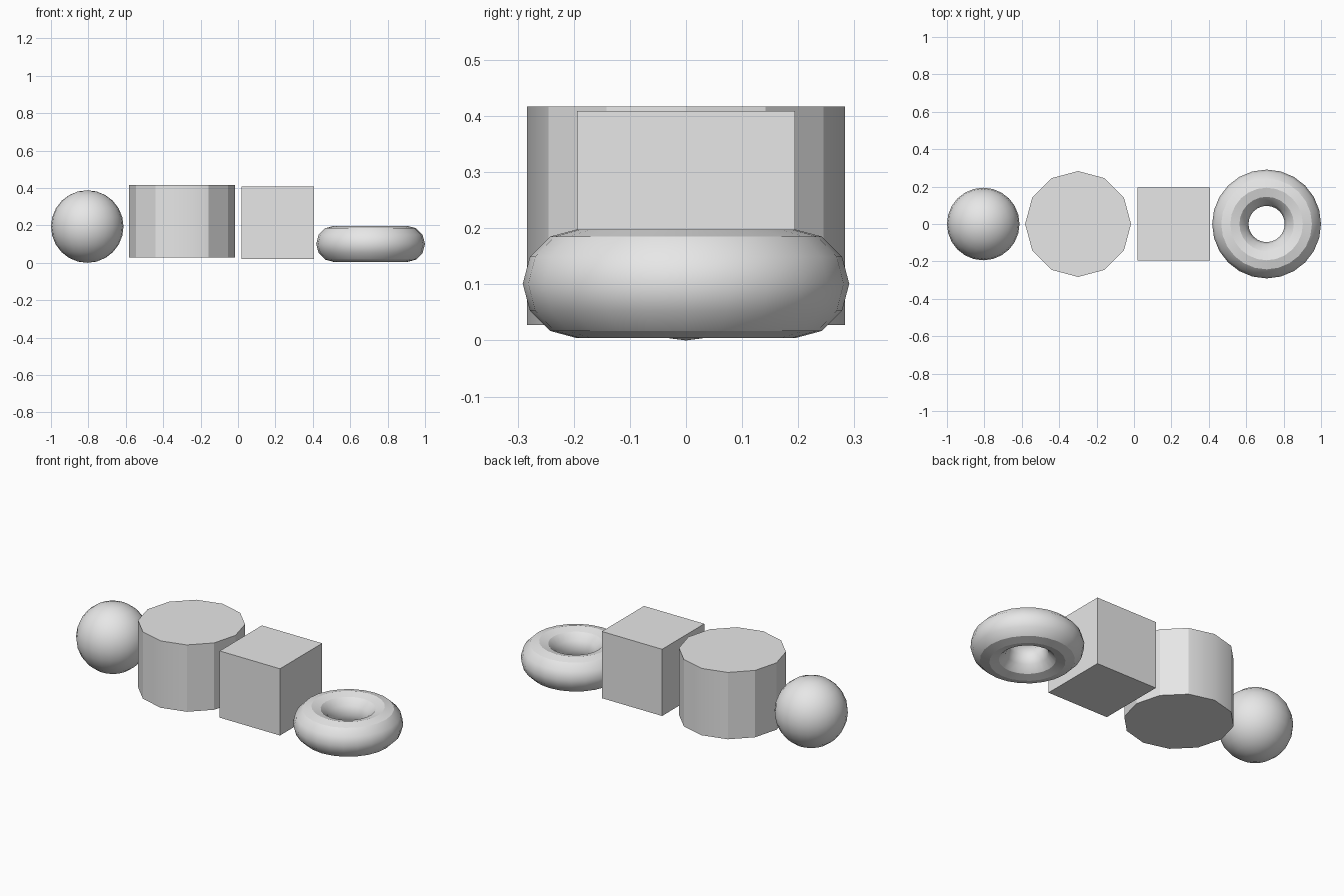
import bpy
import math

# Remove only the default cube
default = bpy.data.objects.get("Cube")
if default:
    bpy.data.objects.remove(default, do_unlink=True)

# One plain grey for every solid
grey = bpy.data.materials.new("light_grey")
grey.use_nodes = True
COLOR = (0.8, 0.8, 0.8, 1.0)
grey.diffuse_color = COLOR
grey.node_tree.nodes["Principled BSDF"].inputs["Base Color"].default_value = COLOR


def finish(name, smooth=True):
    """Name and colour the new primitive, smoothing its shallow edges."""
    obj = bpy.context.object
    obj.name = obj.data.name = name
    obj.data.materials.append(grey)
    if smooth:
        bpy.ops.object.shade_smooth_by_angle(angle=math.radians(30))
    return obj


# Ball
bpy.ops.mesh.primitive_uv_sphere_add(
    segments=24, ring_count=12, radius=0.194, location=(-0.806, 0, 0.194))
finish("ball")

# Twelve-sided drum
bpy.ops.mesh.primitive_cylinder_add(
    vertices=12, radius=0.283, depth=0.389, location=(-0.299, 0, 0.222))
finish("drum")

# Block
bpy.ops.mesh.primitive_cube_add(size=0.388, location=(0.212, 0, 0.215))
finish("block", smooth=False)

# Ring lying flat
bpy.ops.mesh.primitive_torus_add(
    major_segments=24, minor_segments=12, major_radius=0.194,
    minor_radius=0.097, location=(0.709, 0, 0.101))
finish("ring")
